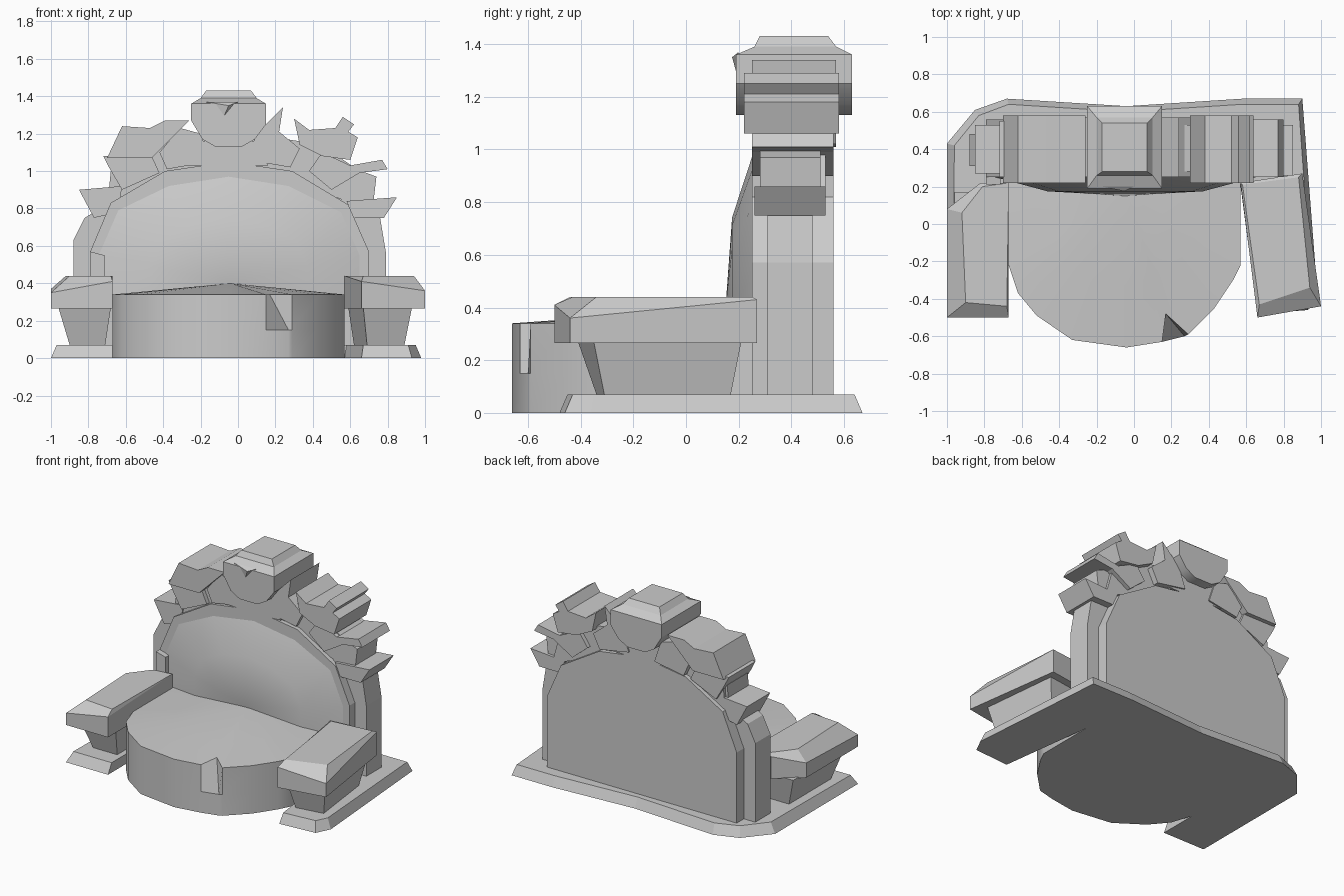
import bpy, bmesh, math

cube = bpy.data.objects.get("Cube")
if cube:
    bpy.data.objects.remove(cube, do_unlink=True)

GREY = (0.6, 0.6, 0.6, 1)
stone = bpy.data.materials.new("grey stone")
stone.use_nodes = True
stone.diffuse_color = GREY
stone.node_tree.nodes["Principled BSDF"].inputs["Base Color"].default_value = GREY


def stack(name, rings, tip=None, smooth=False):
    """Skin a row of equal-length point rings; close with caps or a tip."""
    bm = bmesh.new()
    loops = [[bm.verts.new(p) for p in ring] for ring in rings]
    n = len(loops[0])
    for a, b in zip(loops, loops[1:]):
        for i in range(n):
            j = (i + 1) % n
            bm.faces.new((a[i], a[j], b[j], b[i]))
    bm.faces.new(loops[0])
    if tip:
        t = bm.verts.new(tip)
        for i in range(n):
            bm.faces.new((loops[-1][i], loops[-1][(i + 1) % n], t))
    else:
        bm.faces.new(loops[-1])
    bmesh.ops.recalc_face_normals(bm, faces=bm.faces)
    mesh = bpy.data.meshes.new(name)
    bm.to_mesh(mesh)
    bm.free()
    mesh.materials.append(stone)
    obj = bpy.data.objects.new(name, mesh)
    bpy.context.collection.objects.link(obj)
    if smooth:
        bpy.ops.object.select_all(action='DESELECT')
        obj.select_set(True)
        bpy.context.view_layer.objects.active = obj
        bpy.ops.object.shade_smooth_by_angle(angle=math.radians(30))
    return obj


def flat(points, z):
    return [(x, y, z) for x, y in points]


def upright(points, y):
    return [(x, y, z) for x, z in points]


def toward(ring, c, k):
    """Scale a ring of points about c."""
    return [tuple(q + (p - q) * k for p, q in zip(pt, c)) for pt in ring]


def plate(name, y0, y1, points, smooth=False):
    return stack(name, [upright(points, y0), upright(points, y1)], smooth=smooth)


# Ground slab with two forward feet and sloping sides
slab = [(-1, .43), (-.85, .61), (-.68, .67), (-.04, .63), (.58, .67), (.9, .67),
        (.98, -.36), (.93, -.46), (.66, -.48), (.57, .2), (-.67, .2), (-.67, -.5), (-1, -.5)]
slab_top = [(-.96, .42), (-.83, .58), (-.67, .64), (-.04, .6), (.58, .64), (.88, .64),
            (.95, -.35), (.91, -.43), (.67, -.45), (.58, .22), (-.67, .22), (-.67, -.46), (-.97, -.46)]
stack("ground_slab", [flat(slab, 0), flat(slab_top, .07)])

# Round seat: domed top, one vertex pulled in for the chipped edge
seat = [(-.67, .26), (-.67, -.22), (-.62, -.37), (-.52, -.49), (-.33, -.62), (-.04, -.66),
        (.15, -.63), (.27, -.6), (.29, -.59), (.43, -.45), (.53, -.3), (.57, -.22), (.57, .26)]
rim = list(seat)
rim[7] = (.17, -.48)
peak = (-.04, .18, .4)
top = flat(rim, .34)
seat_obj = stack("seat", [flat(seat, 0), flat(seat, .15), top, toward(top, peak, .6)],
                 tip=peak, smooth=True)

# Arched backrest, its wider core and the bulging front panel
arch = [(-.79, 0), (-.79, .57), (-.68, .83), (-.39, 1), (-.05, 1.05),
        (.29, 1), (.59, .82), (.7, .57), (.7, 0)]
plate("backrest", .25, .56, arch)
core = [(-.88, .05), (-.88, .63), (-.82, .75), (-.6, .88), (.52, .88), (.76, .75), (.79, .57), (.79, .05)]
plate("backrest_core", .31, .48, core)
panel = [(-.74, .3), (-.74, .56), (-.64, .79), (-.37, .92), (-.05, .97),
         (.27, .92), (.55, .78), (.65, .55), (.65, .3)]
bulge = (-.05, .15, .4)
edge = upright(panel, .25)
mid = [(x, .175, z) for x, y, z in toward(edge, bulge, .6)]
stack("backrest_panel", [edge, mid], tip=bulge, smooth=True)
plate("broken_side_chip", .21, .3, [(-.79, .4), (-.79, .57), (-.715, .55), (-.715, .4)])

# Carved crest: filling behind the leaves
plate("crest_filling", .28, .53,
      [(-.68, .8), (-.66, 1.04), (-.5, 1.12), (-.3, 1.18), (.2, 1.18), (.45, 1.14),
       (.62, 1.02), (.68, .8), (.29, .95), (-.05, 1), (-.39, .95)])

# Carved crest: layered leaves down both sides
leaves = [
    ("right_top_leaf", .22, .58, [(.3, 1.28), (.38, 1.22), (.52, 1.23), (.56, 1.29), (.62, 1.25),
                                  (.59, 1.21), (.64, 1.18), (.6, 1.06), (.45, 1.08), (.33, 1.14)]),
    ("right_inner_leaf", .25, .57, [(.1, 1.2), (.24, 1.34), (.22, 1.21), (.33, 1.12), (.28, 1.02), (.05, 1.06)]),
    ("right_middle_leaf", .25, .56, [(.45, 1.1), (.6, 1.03), (.77, 1.06), (.8, 1.01), (.65, .99), (.5, .9), (.38, 1)]),
    ("right_neck", .28, .51, [(.5, 1), (.66, 1), (.74, .97), (.72, .8), (.56, .82)]),
    ("right_low_leaf", .26, .53, [(.58, .84), (.85, .86), (.78, .75), (.62, .75)]),
    ("left_top_leaf", .22, .58, [(-.7, 1.07), (-.62, 1.24), (-.47, 1.23), (-.39, 1.27), (-.26, 1.27),
                                 (-.31, 1.22), (-.46, 1.07)]),
    ("left_inner_leaf", .25, .57, [(-.2, 1.2), (-.31, 1.23), (-.42, 1.1), (-.38, 1.01), (-.15, 1.05)]),
    ("left_middle_leaf", .25, .55, [(-.72, 1.08), (-.47, 1.1), (-.42, .99), (-.62, .9), (-.69, 1.02)]),
    ("left_neck", .28, .51, [(-.52, 1), (-.68, 1), (-.7, .8), (-.6, .85)]),
    ("left_low_leaf", .27, .53, [(-.62, .92), (-.85, .9), (-.77, .75), (-.64, .78)]),
]
for name, y0, y1, points in leaves:
    plate(name, y0, y1, points)

# Central crest: rounded bowl, stepped cap and a small pointed boss
bowl = [(-.25, 1.36), (-.25, 1.27), (-.19, 1.17), (-.12, 1.13), (.02, 1.13), (.09, 1.17), (.15, 1.25), (.15, 1.36)]
plate("crest_bowl", .19, .63, bowl, smooth=True)


def rect(x0, x1, y0, y1, z):
    return flat([(x0, y0), (x1, y0), (x1, y1), (x0, y1)], z)


stack("crest_cap", [rect(-.25, .15, .19, .63, 1.36), rect(-.2, .1, .26, .57, 1.39),
                    rect(-.17, .07, .28, .54, 1.43)])
stack("crest_boss", [[(-.17, .2, 1.37), (0, .2, 1.37), (-.09, .2, 1.26)]], tip=(-.05, .175, 1.35))
plate("crest_stem", .25, .56, [(-.2, 1.16), (.1, 1.16), (.16, 1.03), (-.26, 1.03)])

# Armrests: bevelled stone blocks; the outline goes around from the inner back corner
arms = {
    "left": ([(.57, .22), (.9, .27), (1, -.44), (.66, -.5)], [.44, .43, .36, .41],
             [(.58, .21), (.88, .25), (.94, -.34), (.67, -.43)]),
    "right": ([(-.67, .22), (-.82, .22), (-1, .08), (-1, -.5), (-.67, -.5)], [.44, .42, .37, .35, .41],
              [(-.67, .22), (-.81, .2), (-.92, .06), (-.9, -.42), (-.68, -.44)]),
}
for side, (outline, heights, inner) in arms.items():
    rim = [(x, y, h) for (x, y), h in zip(outline, heights)]
    stack(side + "_armrest", [flat(outline, .265), rim, flat(inner, .44)])

# Tapered supports under the armrests
stack("right_support", [rect(-.9, -.71, -.34, .13, .07), rect(-.96, -.68, -.4, .17, .27)])
low = [(.62, .14), (.83, .17), (.89, -.31), (.69, -.34)]
high = [(.59, .17), (.87, .21), (.93, -.35), (.67, -.41)]
stack("left_support", [flat(low, .07), flat(high, .27)])
